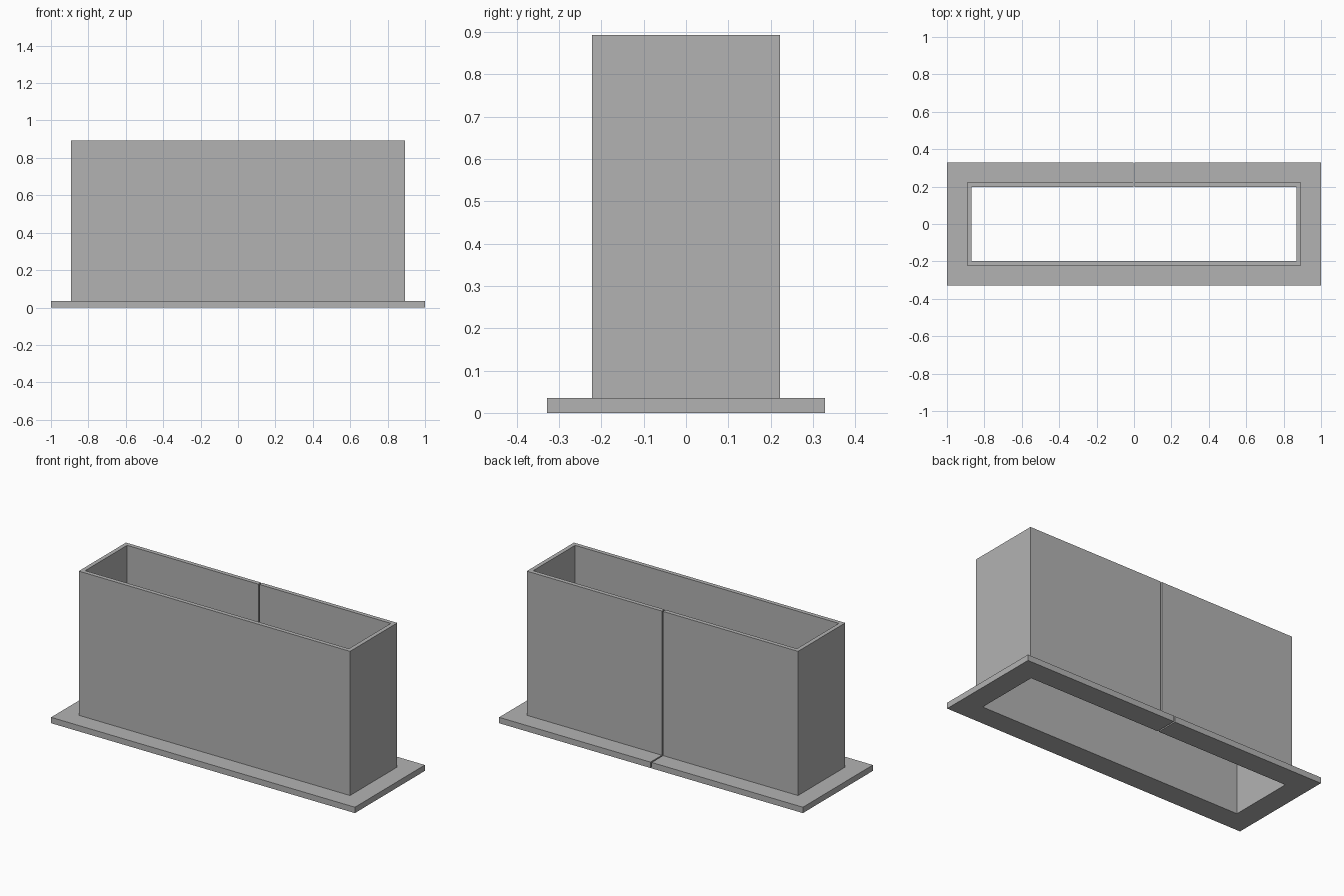
import bpy
import bmesh

cube = bpy.data.objects.get("Cube")
if cube:
    bpy.data.objects.remove(cube, do_unlink=True)

GAP = 0.004                      # half width of the slit in the back
INNER_X, INNER_Y = 0.868, 0.197  # half size of the opening
WALL, FLANGE = 0.025, 0.132      # widths measured outward from the opening
FLANGE_TOP, HEIGHT = 0.035, 0.893

grey = bpy.data.materials.new("plain_grey")
grey.use_nodes = True
colour = (0.45, 0.45, 0.45, 1)
grey.diffuse_color = colour
grey.node_tree.nodes["Principled BSDF"].inputs["Base Color"].default_value = colour


def split_loop(offset):
    """Rectangle that starts and ends at the slit in the middle of the back."""
    x, y = INNER_X + offset, INNER_Y + offset
    return [(GAP, y), (x, y), (x, -y), (-x, -y), (-x, y), (-GAP, y)]


def split_frame(name, width, bottom, top):
    """Rectangular frame of the given width, open at the slit."""
    bm = bmesh.new()
    rings = [[bm.verts.new((x, y, z)) for x, y in split_loop(offset)]
             for offset, z in ((0, bottom), (width, bottom), (width, top), (0, top))]
    for a, b in zip(rings, rings[1:] + rings[:1]):
        for i in range(len(a) - 1):
            bm.faces.new((a[i], a[i + 1], b[i + 1], b[i]))
    # Close both sides of the slit
    for end in (0, -1):
        bm.faces.new([ring[end] for ring in rings])
    bmesh.ops.recalc_face_normals(bm, faces=bm.faces)
    mesh = bpy.data.meshes.new(name)
    bm.to_mesh(mesh)
    bm.free()
    mesh.materials.append(grey)
    bpy.context.collection.objects.link(bpy.data.objects.new(name, mesh))


# Base flange and the upright sleeve standing on it
split_frame("base_flange", FLANGE, 0, FLANGE_TOP)
split_frame("sleeve_wall", WALL, FLANGE_TOP, HEIGHT)
